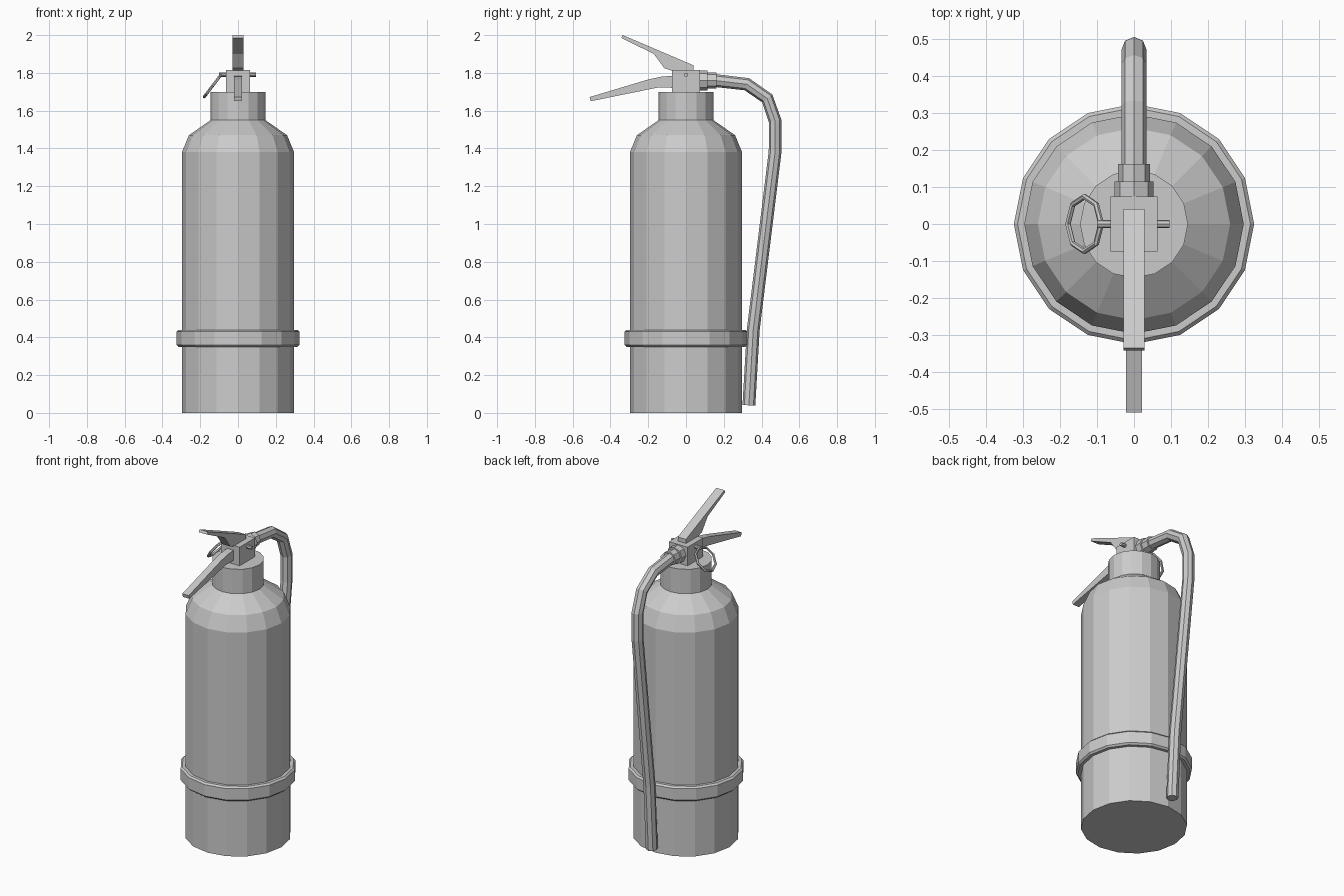
import bpy, bmesh, math
from mathutils import Matrix, Vector

cube = bpy.data.objects.get("Cube")
if cube:
    bpy.data.objects.remove(cube)

grey = bpy.data.materials.new("plain grey")
grey.use_nodes = True
grey.diffuse_color = (0.6, 0.6, 0.6, 1)
grey.node_tree.nodes["Principled BSDF"].inputs["Base Color"].default_value = (0.6, 0.6, 0.6, 1)


def add_object(name, data):
    data.materials.append(grey)
    obj = bpy.data.objects.new(name, data)
    bpy.context.collection.objects.link(obj)
    return obj


def finish(name, bm):
    bmesh.ops.recalc_face_normals(bm, faces=bm.faces)
    mesh = bpy.data.meshes.new(name)
    bm.to_mesh(mesh)
    bm.free()
    return add_object(name, mesh)


def lathe(name, profile, sides, closed=False):
    """Revolve (radius, height) points about z, capping open ends."""
    bm = bmesh.new()
    rings = [[bm.verts.new((r * math.cos(math.tau * i / sides),
                            r * math.sin(math.tau * i / sides), z))
              for i in range(sides)] for r, z in profile]
    pairs = list(zip(rings, rings[1:]))
    if closed:
        pairs.append((rings[-1], rings[0]))
    else:
        bm.faces.new(rings[0])
        bm.faces.new(rings[-1])
    for low, high in pairs:
        for i in range(sides):
            j = (i + 1) % sides
            bm.faces.new((low[i], low[j], high[j], high[i]))
    return finish(name, bm)


def plate(name, outline, half_width):
    """Extrude a (y, z) side outline across x."""
    bm = bmesh.new()
    face = bm.faces.new([bm.verts.new((-half_width, y, z)) for y, z in outline])
    new = bmesh.ops.extrude_face_region(bm, geom=[face])["geom"]
    bmesh.ops.translate(bm, vec=(2 * half_width, 0, 0),
                        verts=[v for v in new if isinstance(v, bmesh.types.BMVert)])
    # the source face stays as the near cap
    if not face.is_valid:
        bm.faces.new([v for v in bm.verts if v.co.x < 0])
    return finish(name, bm)


def tube(name, points, radius, cyclic=False, resolution=2):
    curve = bpy.data.curves.new(name, "CURVE")
    curve.dimensions = "3D"
    curve.bevel_depth = radius
    curve.bevel_resolution = resolution
    curve.use_fill_caps = True
    spline = curve.splines.new("POLY")
    spline.points.add(len(points) - 1)
    for point, co in zip(spline.points, points):
        point.co = (*co, 1)
    spline.use_cyclic_u = cyclic
    spline.use_smooth = False
    return add_object(name, curve)


# Tank with shoulder, and the neck collar
lathe("tank", [(0.297, 0), (0.297, 1.38), (0.26, 1.47), (0.145, 1.55)], 16)
lathe("neck_collar", [(0.146, 1.54), (0.146, 1.70)], 16)

# Mounting band around the tank
lathe("band", [(0.29, 0.35), (0.315, 0.35), (0.325, 0.36),
               (0.325, 0.43), (0.315, 0.44), (0.29, 0.44)], 16, closed=True)

# Valve block and the two levers
plate("valve_block", [(-0.075, 1.70), (0.075, 1.70), (0.075, 1.815), (-0.075, 1.815)], 0.064)
plate("upper_lever", [(-0.342, 1.985), (-0.17, 1.90), (-0.115, 1.825), (-0.07, 1.81),
                      (0.04, 1.81), (0.04, 1.84), (-0.335, 2.0)], 0.028)
plate("lower_lever", [(-0.505, 1.65), (-0.15, 1.722), (-0.07, 1.722), (-0.07, 1.785),
                      (-0.13, 1.78), (-0.2, 1.765), (-0.51, 1.672)], 0.022)

# Hose fitting, turned to point backwards
fitting = lathe("hose_fitting", [(0.053, 0.07), (0.053, 0.115), (0.043, 0.115), (0.043, 0.162)], 8)
fitting.data.transform(Matrix.Translation((0, 0, 1.76)) @ Matrix.Rotation(-math.pi / 2, 4, "X"))

# Hose hanging down the back
path = [(0.15, 1.76), (0.322, 1.74), (0.43, 1.665), (0.472, 1.545),
        (0.472, 1.385), (0.356, 0.44), (0.333, 0.04)]
tube("hose", [(0, y, z) for y, z in path], 0.034)

# Safety pin and its tilted pull ring
tube("safety_pin", [(-0.10, 0, 1.79), (0.096, 0, 1.79)], 0.011)
slope = Vector((0.09, 0, 0.118)).normalized()
centre = Vector((-0.134, 0, 1.732))
ring = []
for i in range(8):
    a = math.tau * i / 8
    ring.append(centre + 0.074 * (slope * math.cos(a) + Vector((0, math.sin(a), 0))))
tube("pull_ring", ring, 0.008, cyclic=True, resolution=1)
